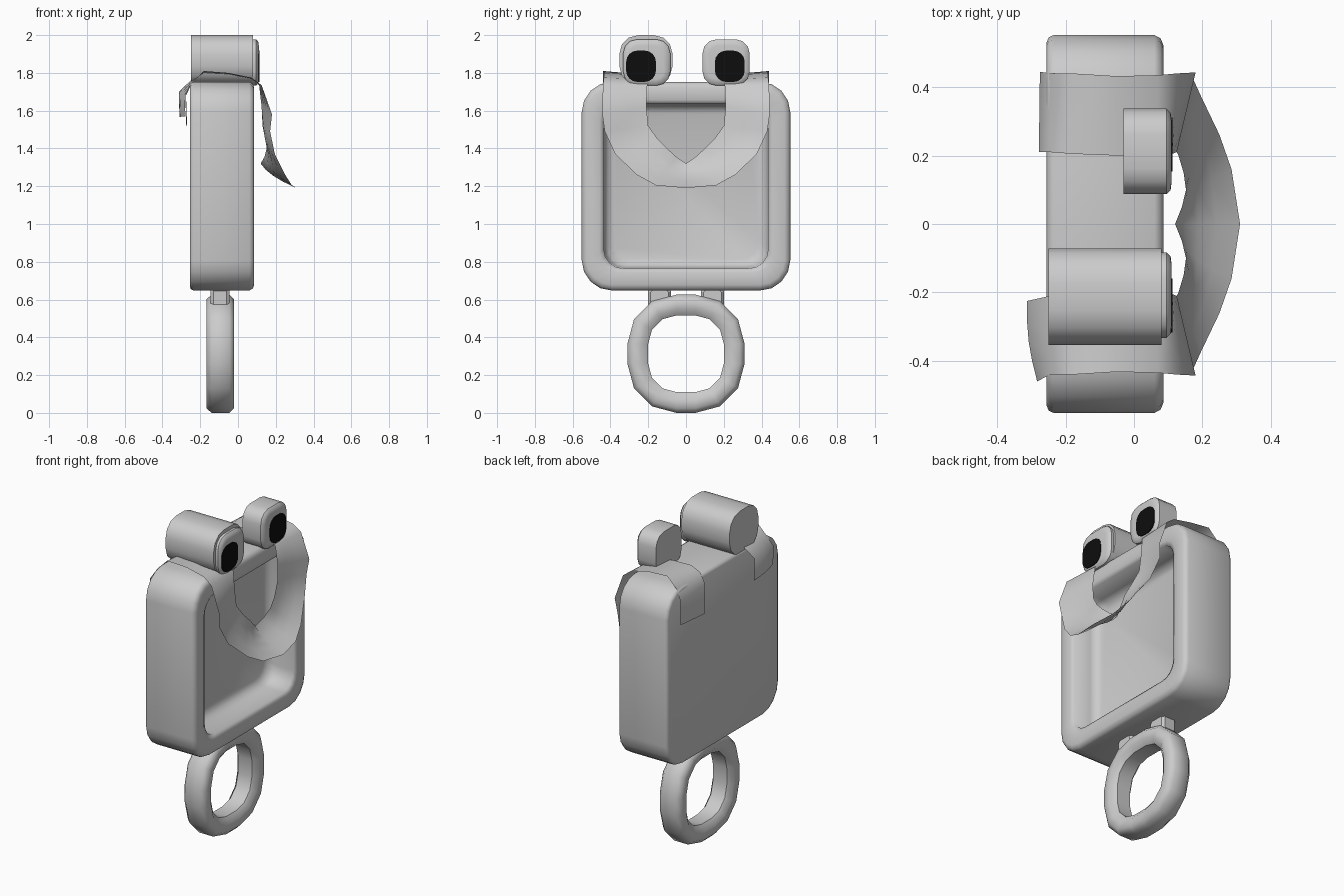
import bpy, bmesh, math
from mathutils import Vector

if "Cube" in bpy.data.objects:
    bpy.data.objects.remove(bpy.data.objects["Cube"])


def finish(name, bm, angle=40, mat=None):
    bmesh.ops.remove_doubles(bm, verts=bm.verts, dist=0.0005)
    bmesh.ops.recalc_face_normals(bm, faces=bm.faces)
    me = bpy.data.meshes.new(name)
    bm.to_mesh(me)
    bm.free()
    ob = bpy.data.objects.new(name, me)
    bpy.context.collection.objects.link(ob)
    if mat:
        me.materials.append(mat)
    bpy.ops.object.select_all(action='DESELECT')
    ob.select_set(True)
    bpy.context.view_layer.objects.active = ob
    bpy.ops.object.shade_smooth_by_angle(angle=math.radians(angle))
    return ob


def rounded(hy, hz, r, seg):
    """Rounded rectangle outline in the YZ plane."""
    pts = []
    for k, (sy, sz) in enumerate([(1, 1), (-1, 1), (-1, -1), (1, -1)]):
        for i in range(seg + 1):
            a = math.pi / 2 * (k + i / seg)
            pts.append((sy * (hy - r) + r * math.cos(a), sz * (hz - r) + r * math.sin(a)))
    return pts


def loft(name, cy, cz, hy, hz, r, rings, seg=3, rmin=0.01, closed=False, angle=40, mat=None):
    """Loft rounded outlines along x; rings holds (x, inset) pairs."""
    bm = bmesh.new()
    loops = []
    for x, i in rings:
        rr = min(max(r - i, rmin), hy - i, hz - i)
        loops.append([bm.verts.new((x, cy + y, cz + z))
                      for y, z in rounded(hy - i, hz - i, rr, seg)])
    n = len(loops[0])
    pairs = list(zip(loops, loops[1:]))
    if closed:
        pairs.append((loops[-1], loops[0]))
    else:
        bm.faces.new(loops[0])
        bm.faces.new(loops[-1])
    for a, b in pairs:
        for j in range(n):
            k = (j + 1) % n
            bm.faces.new((a[j], a[k], b[k], b[j]))
    return finish(name, bm, angle, mat)


black = bpy.data.materials.new("black")
black.diffuse_color = (0.004, 0.004, 0.004, 1)
black.use_nodes = True
black.node_tree.nodes["Principled BSDF"].inputs["Base Color"].default_value = black.diffuse_color

# body: rounded case with a scooped recess on the +x side
loft("body", 0, 1.2, 0.552, 0.552, 0.16,
     [(-0.255, 0.02), (-0.249, 0.006), (-0.235, 0), (0.06, 0), (0.078, 0.01), (0.086, 0.03),
      (0.086, 0.095), (0.075, 0.117), (-0.04, 0.12), (-0.075, 0.135), (-0.09, 0.165)],
     seg=4, rmin=0.1, angle=75)

# hanging ring and its two lugs
loft("ring", 0, 0.313, 0.31, 0.313, 0.26,
     [(-0.14, 0), (-0.045, 0), (-0.02, 0.025), (-0.02, 0.075),
      (-0.045, 0.11), (-0.14, 0.11), (-0.167, 0.075), (-0.167, 0.025)],
     seg=3, closed=True, angle=50)
for s in (-1, 1):
    loft("lug", s * 0.14, 0.61, 0.06, 0.05, 0.015,
         [(-0.145, 0.012), (-0.13, 0), (-0.06, 0), (-0.045, 0.012)], seg=1, angle=25)

# eyes: long barrel on one side, short block on the other, each with a pupil
loft("eye_barrel", -0.212, 1.868, 0.141, 0.132, 0.1,
     [(-0.25, 0), (0.08, 0)], seg=3)
for y, back in ((-0.208, 0.06), (0.212, -0.03)):
    loft("eye", y, 1.855, 0.125, 0.123, 0.075,
         [(back, 0), (0.095, 0), (0.107, 0.012), (0.11, 0.035)], seg=3)
    yp = y + (-0.03 if y < 0 else 0.02)
    loft("pupil", yp, 1.835, 0.079, 0.083, 0.06,
         [(0.1, 0), (0.113, 0)], seg=4, mat=black)

# cloth bib: inner and outer edge stations from the back hem to the front centre
half = [
    ((-0.275, 0.21, 1.515), (-0.27, 0.44, 1.53)),
    ((-0.278, 0.21, 1.70), (-0.275, 0.445, 1.68)),
    ((-0.245, 0.21, 1.765), (-0.245, 0.44, 1.745)),
    ((-0.18, 0.205, 1.79), (-0.18, 0.44, 1.81)),
    ((-0.05, 0.20, 1.785), (-0.05, 0.432, 1.80)),
    ((0.07, 0.20, 1.765), (0.07, 0.435, 1.775)),
    ((0.112, 0.205, 1.735), (0.125, 0.44, 1.735)),
    ((0.125, 0.21, 1.62), (0.18, 0.443, 1.58)),
    ((0.13, 0.20, 1.52), (0.17, 0.43, 1.49)),
    ((0.145, 0.15, 1.45), (0.195, 0.375, 1.37)),
    ((0.152, 0.10, 1.40), (0.25, 0.26, 1.26)),
    ((0.14, 0.05, 1.355), (0.285, 0.16, 1.205)),
    ((0.12, 0.0, 1.32), (0.31, 0.0, 1.19)),
]
bm = bmesh.new()
for side in (1, -1):
    rows = []
    for k, (p, q) in enumerate(half):
        a, b = Vector(p), Vector(q)
        if side < 0 and k < 2:          # the second hem is shorter and flares off the back
            a += Vector((-0.035, 0.015, 0.05 * (1 - k)))
            b += Vector((-0.008, 0.015, 0.04 * (1 - k)))
        sag = -0.028 * max(0, min(1, (k - 7) / 4))
        row = []
        for t in (0, 0.25, 0.5, 0.75, 1):
            v = a.lerp(b, t)
            v.x += sag * 4 * t * (1 - t)
            v.y *= side
            if side < 0 and k < 2:
                v.x -= 0.01 * math.sin(math.pi * t)
            row.append(bm.verts.new(v))
        rows.append(row)
    for r0, r1 in zip(rows, rows[1:]):
        for j in range(4):
            bm.faces.new((r0[j], r0[j + 1], r1[j + 1], r1[j]))
finish("bib", bm, 60)
